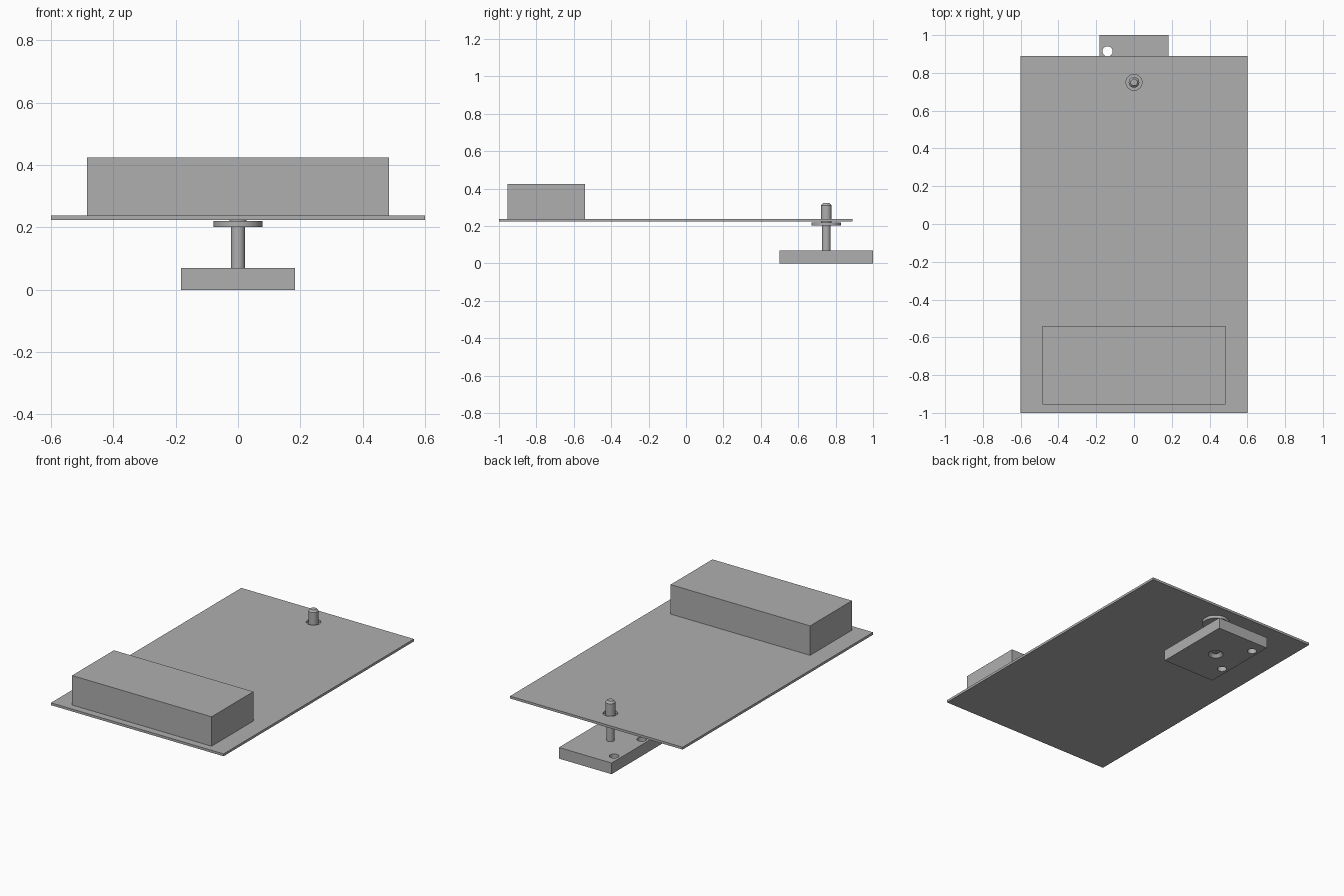
import bpy
import math

if "Cube" in bpy.data.objects:
    bpy.data.objects.remove(bpy.data.objects["Cube"], do_unlink=True)

grey = bpy.data.materials.new("plain grey")
grey.use_nodes = True
colour = (0.43, 0.43, 0.43, 1)
grey.diffuse_color = colour
grey.node_tree.nodes["Principled BSDF"].inputs["Base Color"].default_value = colour

ROD_Y = 0.75
SIDES = 40


def make_object(name, verts, faces):
    mesh = bpy.data.meshes.new(name)
    mesh.from_pydata(verts, [], faces)
    mesh.materials.append(grey)
    obj = bpy.data.objects.new(name, mesh)
    bpy.context.collection.objects.link(obj)
    return obj


def box(name, x, y, z):
    """Box from (low, high) ranges."""
    verts = [(a, b, c) for a in x for b in y for c in z]
    faces = [(0, 1, 3, 2), (4, 6, 7, 5), (0, 4, 5, 1),
             (2, 3, 7, 6), (0, 2, 6, 4), (1, 5, 7, 3)]
    return make_object(name, verts, faces)


def turned(name, profile, x=0, y=ROD_Y):
    """Capped solid of revolution from (radius, z) points, bottom to top."""
    verts, faces = [], []
    for r, z in profile:
        for i in range(SIDES):
            t = math.tau * i / SIDES
            verts.append((x + r * math.cos(t), y + r * math.sin(t), z))
    for k in range(len(profile) - 1):
        for i in range(SIDES):
            j = (i + 1) % SIDES
            a, b = k * SIDES, (k + 1) * SIDES
            faces.append((a + i, a + j, b + j, b + i))
    faces.append(tuple(reversed(range(SIDES))))
    faces.append(tuple(range(len(verts) - SIDES, len(verts))))
    return make_object(name, verts, faces)


def smooth(obj):
    bpy.ops.object.select_all(action='DESELECT')
    obj.select_set(True)
    bpy.context.view_layer.objects.active = obj
    bpy.ops.object.shade_smooth_by_angle(angle=math.radians(30))


def cut(target, cutter):
    cutter.hide_render = True
    cutter.hide_viewport = False
    mod = target.modifiers.new("hole", 'BOOLEAN')
    mod.operation = 'DIFFERENCE'
    mod.solver = 'EXACT'
    mod.object = cutter
    bpy.ops.object.select_all(action='DESELECT')
    bpy.context.view_layer.objects.active = target
    target.select_set(True)
    bpy.ops.object.modifier_apply(modifier=mod.name)
    bpy.data.objects.remove(cutter, do_unlink=True)


# Wide thin board with a clearance hole for the rod
board = box("board", (-0.6, 0.6), (-1, 0.89), (0.224, 0.239))
cut(board, turned("board_hole", [(0.042, 0.1), (0.042, 0.4)]))
smooth(board)

# Block standing at the front of the board
box("front_block", (-0.485, 0.485), (-0.955, -0.54), (0.239, 0.424))

# Foot with two side holes and a countersunk rod hole
foot = box("foot", (-0.183, 0.183), (0.5, 1), (0, 0.07))
for hole_y in (0.64, 0.914):
    cut(foot, turned("side_hole", [(0.027, -0.1), (0.027, 0.2)], -0.14, hole_y))
cut(foot, turned("countersink", [(0.044, -0.02), (0.044, 0.0), (0.023, 0.025), (0.023, 0.2)]))
smooth(foot)

# Stepped rod with chamfered ends, and the washer below the board
rod = turned("rod", [(0.014, 0.01), (0.023, 0.018), (0.023, 0.21), (0.028, 0.21),
                     (0.028, 0.31), (0.018, 0.322)])
washer = turned("washer", [(0.079, 0.202), (0.079, 0.22)])
smooth(rod)
smooth(washer)
